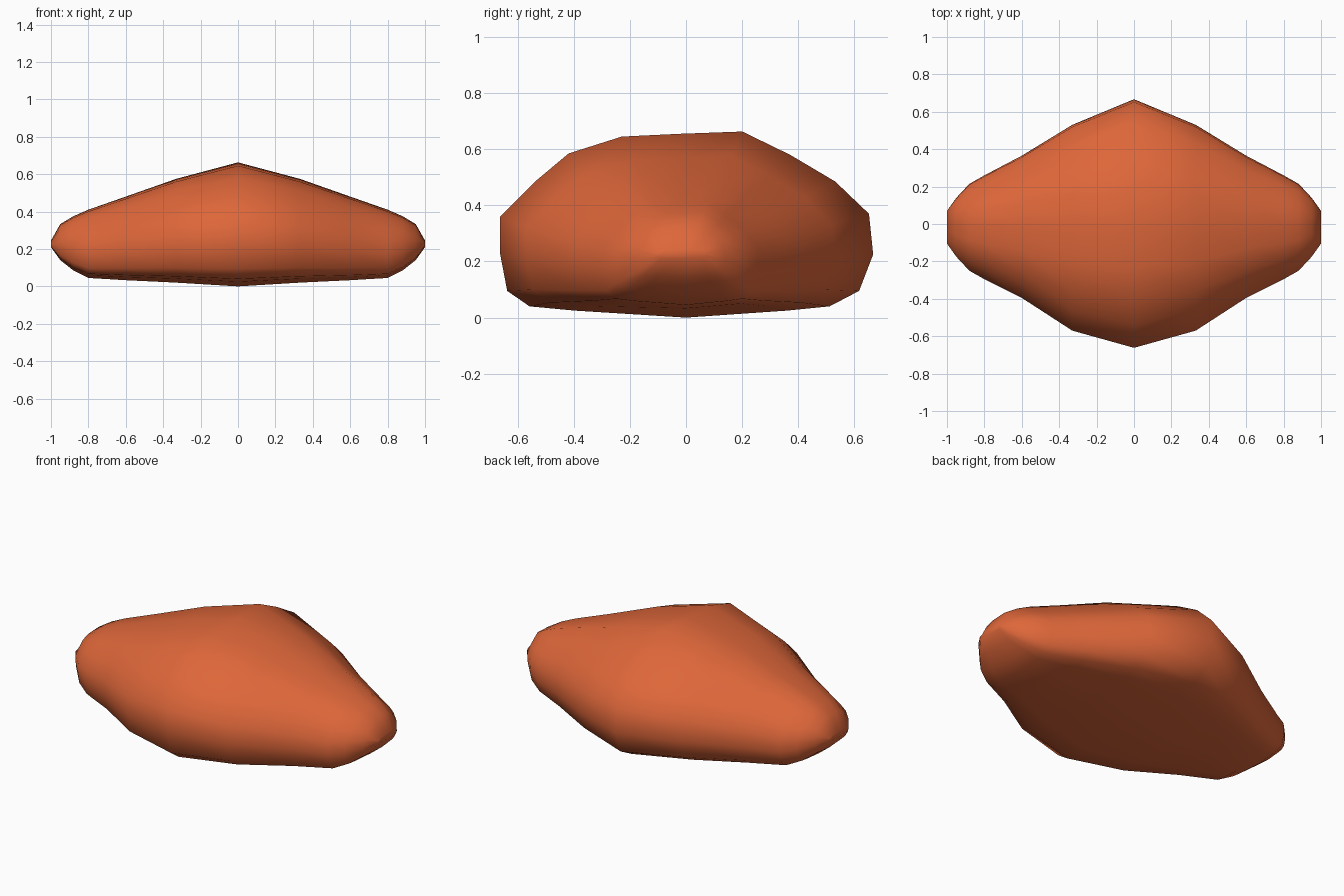
import bpy, bmesh

if "Cube" in bpy.data.objects:
    bpy.data.objects.remove(bpy.data.objects["Cube"])

# Middle cross-section (y, z), counter-clockwise starting at the bottom centre
PROFILE = [(0, .005), (.36, .03), (.51, .045), (.615, .10), (.665, .23), (.65, .375),
           (.53, .49), (.37, .585), (.20, .668), (-.02, .66), (-.23, .65), (-.42, .59),
           (-.54, .49), (-.665, .365), (-.665, .23), (-.64, .10), (-.56, .045), (-.40, .03)]

# Stations for one half: x, back width, front width, bottom, top
STATIONS = [(0, .667, .662, .005, .668), (.33, .53, .57, .025, .58),
            (.60, .365, .395, .038, .485), (.80, .26, .295, .05, .415),
            (.88, .215, .25, .09, .38), (.95, .14, .175, .145, .338),
            (1.0, .07, .105, .215, .25)]


def ring(bm, side, x, back, front, low, high):
    verts = []
    for y, z in PROFILE:
        width = back / .665 if y > 0 else front / .665
        t = (z - .005) / .663
        verts.append(bm.verts.new((side * x, y * width, low + t * (high - low))))
    return verts


# Boulder: loft of scaled sections, mirrored about the middle
bm = bmesh.new()
rings = [ring(bm, -1, *s) for s in reversed(STATIONS[1:])]
rings += [ring(bm, 1, *s) for s in STATIONS]
n = len(PROFILE)
for a, b in zip(rings, rings[1:]):
    for i in range(n):
        j = (i + 1) % n
        bm.faces.new((a[i], a[j], b[j], b[i]))
bm.faces.new(rings[0])
bm.faces.new(rings[-1])
bmesh.ops.recalc_face_normals(bm, faces=bm.faces)
for f in bm.faces:
    f.smooth = True

# Rest the stone on the ground
lowest = min(v.co.z for v in bm.verts)
bmesh.ops.translate(bm, verts=bm.verts, vec=(0, 0, -lowest))

mesh = bpy.data.meshes.new("boulder")
bm.to_mesh(mesh)
bm.free()
clay = bpy.data.materials.new("orange clay")
clay.diffuse_color = (.73, .135, .042, 1)
clay.use_nodes = True
clay.node_tree.nodes["Principled BSDF"].inputs["Base Color"].default_value = clay.diffuse_color
mesh.materials.append(clay)
boulder = bpy.data.objects.new("boulder", mesh)
bpy.context.collection.objects.link(boulder)
